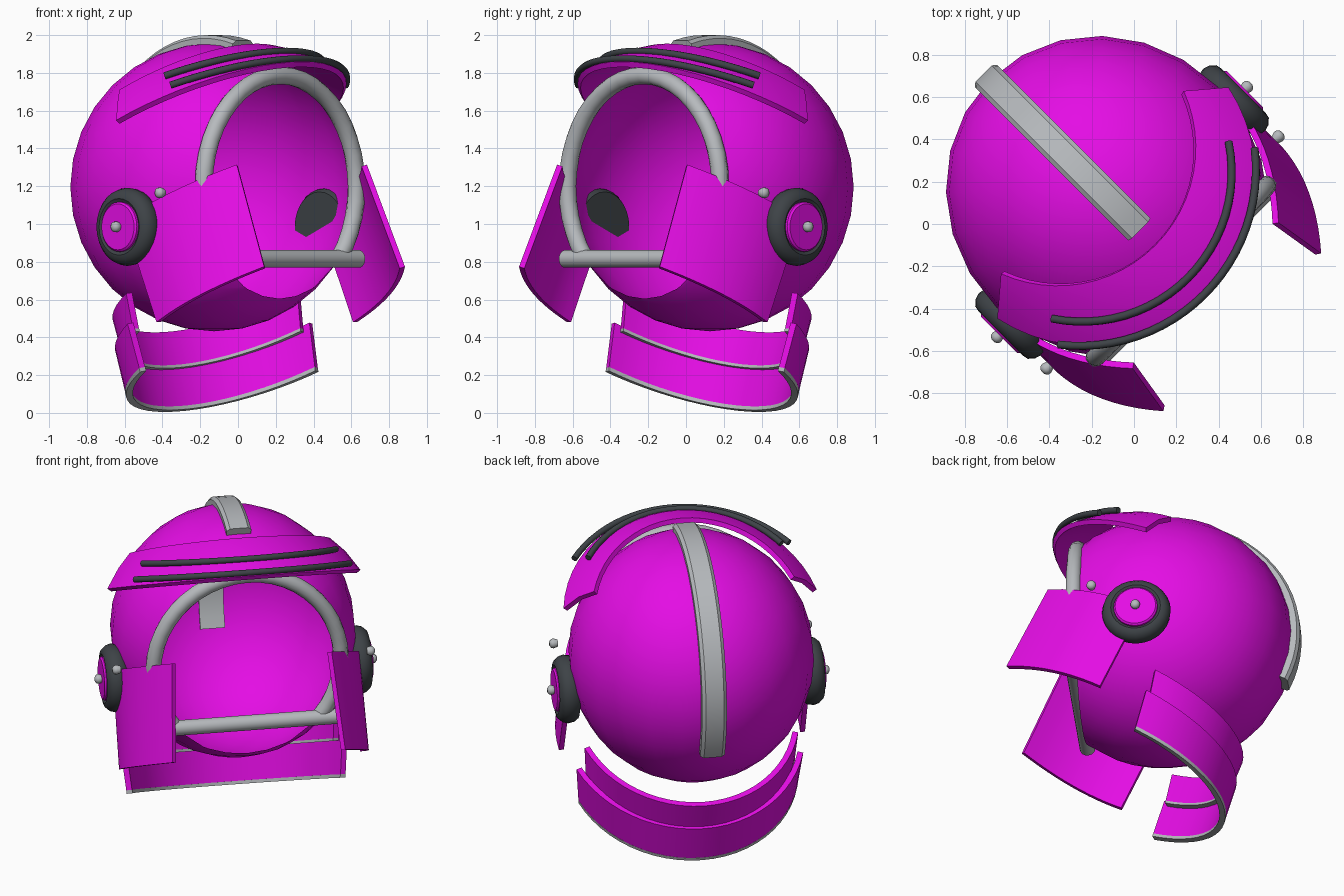
import bpy, bmesh
from math import sin, cos, pi, radians, asin, sqrt
from mathutils import Vector, Matrix

cube = bpy.data.objects.get("Cube")
if cube:
    bpy.data.objects.remove(cube, do_unlink=True)


def material(name, rgb):
    m = bpy.data.materials.new(name)
    m.use_nodes = True
    m.diffuse_color = (*rgb, 1)
    m.node_tree.nodes["Principled BSDF"].inputs["Base Color"].default_value = (*rgb, 1)
    return m


MAGENTA = material("magenta", (0.78, 0.004, 0.78))
GREY = material("light_grey", (0.47, 0.49, 0.51))
DARK = material("charcoal", (0.048, 0.056, 0.063))

TURN = pi / 4                       # the helmet faces between +x and -y
CENTRE = Vector((0, 0.18, 1.195))   # local frame: x side, -y forward
RADII = Vector((0.735, 0.78, 0.76))
CUT = -0.31                         # plane of the face opening


def finish(name, bm, mat, angle=35, thickness=0):
    """Turn a bmesh into a shaded object, optionally given thickness."""
    bmesh.ops.recalc_face_normals(bm, faces=bm.faces[:])
    mesh = bpy.data.meshes.new(name)
    bm.to_mesh(mesh)
    bm.free()
    ob = bpy.data.objects.new(name, mesh)
    bpy.context.collection.objects.link(ob)
    ob.rotation_euler.z = TURN
    mesh.materials.append(mat)
    bpy.ops.object.select_all(action='DESELECT')
    bpy.context.view_layer.objects.active = ob
    ob.select_set(True)
    if thickness:
        mod = ob.modifiers.new("thickness", 'SOLIDIFY')
        mod.thickness = thickness
        mod.offset = 0
        bpy.ops.object.modifier_apply(modifier=mod.name)
    bpy.ops.object.shade_smooth_by_angle(angle=radians(angle))
    return ob


def skin(bm, rows, closed=False):
    """Join rows of points with quads; closed rows form a capped tube."""
    grid = [[bm.verts.new(p) for p in row] for row in rows]
    n = len(grid[0])
    for a, b in zip(grid, grid[1:]):
        for i in range(n if closed else n - 1):
            j = (i + 1) % n
            bm.faces.new((a[i], a[j], b[j], b[i]))
    if closed:
        bm.faces.new(grid[0])
        bm.faces.new(grid[-1][::-1])
    return bm


def plate(name, rows, mat, thickness):
    return finish(name, skin(bmesh.new(), rows), mat, thickness=thickness)


def tube(name, path, radius, mat, sides=12):
    rings = []
    for i, p in enumerate(path):
        d = (path[min(i + 1, len(path) - 1)] - path[max(i - 1, 0)]).normalized()
        side = d.cross(Vector((0, 0.6, 0.8)))
        if side.length < 0.2:
            side = d.cross(Vector((0, 1, 0)))
        side.normalize()
        up = side.cross(d)
        rings.append([p + radius * (cos(a) * side + sin(a) * up)
                      for a in (2 * pi * k / sides for k in range(sides))])
    return finish(name, skin(bmesh.new(), rings, True), mat, 50)


def arc(half, y_end, z_end, y_mid, z_mid, n=24):
    """Circular arc from side to side, tilted so both ends share one height."""
    sag = abs(y_end - y_mid)
    r = (half * half + sag * sag) / (2 * sag)
    span = asin(half / r) if sag < half else pi - asin(half / r)
    pts = []
    for i in range(n + 1):
        a = span * (2 * i / n - 1)
        t = r * (1 - cos(a)) / sag
        pts.append(Vector((r * sin(a), y_mid + (y_end - y_mid) * t,
                           z_mid + (z_end - z_mid) * t)))
    return pts


def blend(a, b, t):
    return [p.lerp(q, t) for p, q in zip(a, b)]


# Open-faced shell
bm = bmesh.new()
bmesh.ops.create_uvsphere(bm, u_segments=24, v_segments=16, radius=1.004)
bmesh.ops.scale(bm, vec=RADII, verts=bm.verts[:])
bmesh.ops.translate(bm, vec=CENTRE, verts=bm.verts[:])
bmesh.ops.bisect_plane(bm, geom=bm.verts[:] + bm.edges[:] + bm.faces[:],
                       plane_co=(0, CUT, 0), plane_no=(0, -1, 0), clear_outer=True)
finish("shell", bm, MAGENTA, 60)

# Tube around the face opening, with a straight bar below
k = sqrt(1 - ((CUT - CENTRE.y) / RADII.y) ** 2)
rim = []
for i in range(33):
    a = radians(-40 + 260 * i / 32)
    rim.append(Vector((k * RADII.x * cos(a), CUT - 0.005, CENTRE.z + k * RADII.z * sin(a))))
tube("face_rim", rim, 0.047, GREY)
tube("chin_bar", [Vector((x, -0.33, 0.815)) for x in (-0.575, 0.575)], 0.047, GREY, 16)

# Crest strap over the top and down the back
crest = []
for i in range(25):
    a = radians(-15.5 + 130 * i / 24)
    ring = []
    for x, lift in ((-0.075, -0.02), (-0.075, 0.028), (-0.055, 0.045),
                    (0.055, 0.045), (0.075, 0.028), (0.075, -0.02)):
        ring.append(Vector((x, CENTRE.y + (RADII.y + lift) * sin(a),
                            CENTRE.z + (RADII.z + lift) * cos(a))))
    crest.append(ring)
finish("crest_strap", skin(bmesh.new(), crest, True), GREY, 30)

# Brow visor and the two rails on it
inner = arc(0.60, 0.276, 1.70, -0.14, 1.94)
outer = arc(0.76, 0.14, 1.54, -0.48, 1.845)
middle = [p + Vector((0, 0, 0.02)) for p in blend(inner, outer, 0.5)]
plate("brow_visor", [inner, middle, outer], MAGENTA, 0.03)
tube("upper_rail", arc(0.59, -0.042, 1.785, -0.36, 1.915), 0.019, DARK, 10)
tube("lower_rail", arc(0.655, -0.15, 1.735, -0.47, 1.875), 0.019, DARK, 10)

# Neck collar: two bands around the back, each with a grey lower trim
bands = {
    "lower_collar": (arc(0.65, 0.06, 0.22, 0.53, 0.01), arc(0.675, 0.13, 0.475, 0.60, 0.25)),
    "upper_collar": (arc(0.62, 0.14, 0.43, 0.57, 0.23), arc(0.635, 0.18, 0.635, 0.64, 0.42)),
}
for name, (low, high) in bands.items():
    plate(name, [blend(low, high, 0.08), high], MAGENTA, 0.035)
    plate(name + "_trim", [low, blend(low, high, 0.08)], GREY, 0.037)


def lathe(name, profile, mat, side, y, z, sides=28):
    """Spin (distance out, radius) pairs about a sideways axis."""
    rings = [[Vector((side * d, y + r * cos(a), z + r * sin(a)))
              for a in (2 * pi * i / sides for i in range(sides))] for d, r in profile]
    finish(name, skin(bmesh.new(), rings, True), mat, 40)


# Ear pads, bolts and cheek flaps, one set per side
for label, s in (("left", 1), ("right", -1)):
    lathe(label + "_ear_pad", ((0.69, 0.185), (0.71, 0.2), (0.75, 0.207), (0.78, 0.198),
                               (0.805, 0.175), (0.81, 0.15), (0.795, 0.13)), DARK, s, 0.08, 0.985)
    lathe(label + "_ear_cap", ((0.77, 0.132), (0.81, 0.132), (0.82, 0.122)),
          MAGENTA, s, 0.08, 0.985)
    knob = ((0.0, 0.022), (0.025, 0.03), (0.04, 0.026), (0.05, 0.012))
    lathe(label + "_ear_knob", [(0.81 + d, r) for d, r in knob], GREY, s, 0.08, 0.985, 10)
    lathe(label + "_flap_bolt", [(0.75 + d, r) for d, r in knob], GREY, s, -0.19, 1.165, 10)

    rows = []
    for rear, front in (((0.73, 0.11, 1.02), (0.475, -0.47, 1.31)),
                        ((0.735, -0.14, 0.48), (0.515, -0.715, 0.77))):
        row = []
        for i in range(13):
            t = i / 12
            p = Vector(rear).lerp(Vector(front), t)
            p.x = s * (p.x + 0.28 * t * (1 - t))
            row.append(p)
        rows.append(row)
    plate(label + "_cheek_flap", rows, MAGENTA, 0.03)
